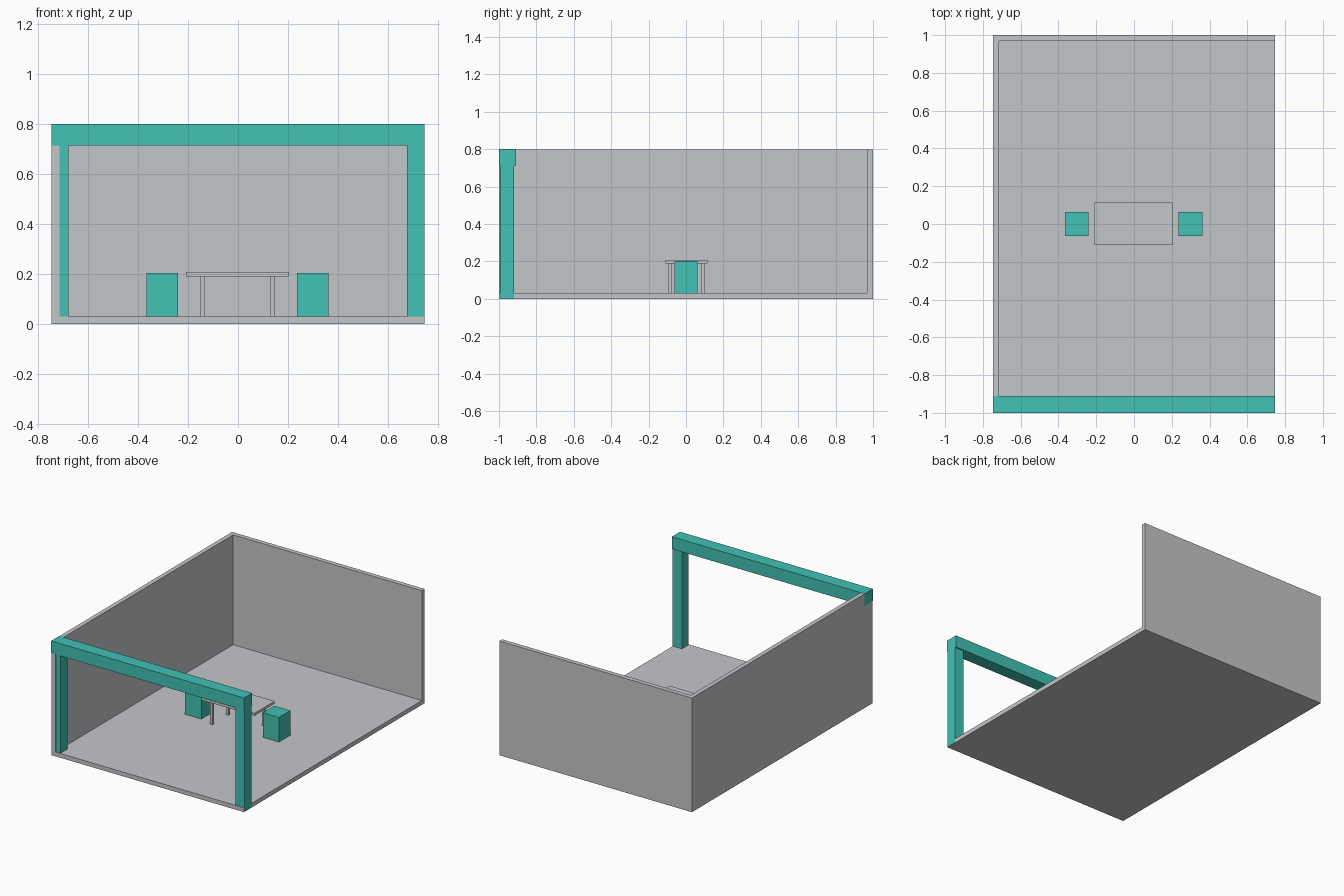
import bpy

if "Cube" in bpy.data.objects:
    bpy.data.objects.remove(bpy.data.objects["Cube"])


def material(name, rgb):
    m = bpy.data.materials.new(name)
    m.diffuse_color = (*rgb, 1.0)
    m.use_nodes = True
    m.node_tree.nodes["Principled BSDF"].inputs["Base Color"].default_value = m.diffuse_color
    return m


grey = material("light_grey", (0.552, 0.571, 0.591))
teal = material("teal", (0.054, 0.539, 0.456))


def box(name, x, y, z, mat):
    """Box from (min, max) ranges along each axis."""
    size = [b - a for a, b in (x, y, z)]
    centre = [(a + b) / 2 for a, b in (x, y, z)]
    bpy.ops.mesh.primitive_cube_add(size=1, location=centre)
    ob = bpy.context.object
    ob.name = ob.data.name = name
    ob.scale = size
    bpy.ops.object.transform_apply(location=False, rotation=False, scale=True)
    ob.data.materials.append(mat)
    return ob


W = 0.746      # half width
T = 0.03       # floor and wall thickness
TOP = 0.799

# Room shell: floor with left and back walls, open at the front and right
room = box("room_shell", (-W, W), (-0.999, 1.0), (0, TOP), grey)
cutter = box("room_cutter", (-W + T + 0.001, 1.2), (-1.3, 0.968), (T, 1.2), grey)
cutter.hide_render = True
cut = room.modifiers.new("hollow", 'BOOLEAN')
cut.operation = 'DIFFERENCE'
cut.solver = 'EXACT'
cut.object = cutter
bpy.context.view_layer.objects.active = room
bpy.ops.object.modifier_apply(modifier=cut.name)
bpy.data.objects.remove(cutter)

# Front portal: beam on two posts
box("front_beam", (-W - 0.001, W + 0.001), (-1.0, -0.91), (0.714, TOP + 0.001), teal)
box("left_post", (-W + 0.005, -0.678), (-0.994, -0.92), (0.002, 0.72), teal)
box("right_post", (0.676, W + 0.001), (-0.994, -0.92), (0.001, 0.72), teal)

# Table
CX, CY = -0.002, 0.002
box("table_top", (CX - 0.206, CX + 0.206), (CY - 0.112, CY + 0.112), (0.19, 0.207), grey)
for sx, side in ((-1, "left"), (1, "right")):
    for sy, end in ((-1, "front"), (1, "back")):
        lx, ly, h = CX + sx * 0.139, CY + sy * 0.088, 0.009
        box(f"table_leg_{end}_{side}", (lx - h, lx + h), (ly - h, ly + h), (T, 0.19), grey)

    # Stool at each end of the table
    x = CX + sx * 0.301
    box(f"stool_{side}", (x - 0.0625, x + 0.0625), (-0.0625, 0.0625), (T, 0.203), teal)
